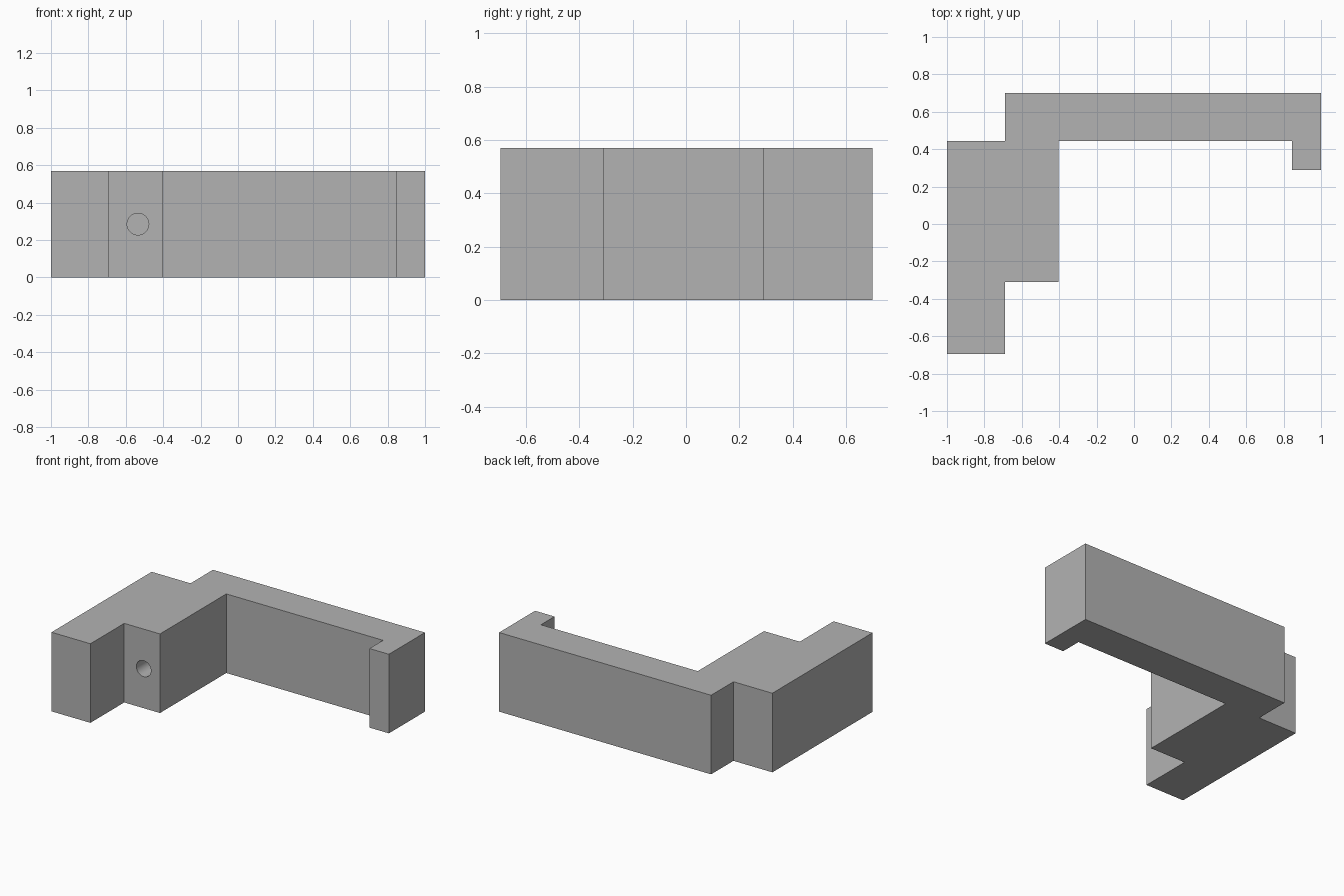
import bpy
import bmesh
from math import radians
from mathutils import Matrix

cube = bpy.data.objects.get("Cube")
if cube:
    bpy.data.objects.remove(cube, do_unlink=True)

HEIGHT = 0.57

grey = bpy.data.materials.new("plain grey")
grey.use_nodes = True
colour = (0.45, 0.45, 0.45, 1)
grey.diffuse_color = colour
grey.node_tree.nodes["Principled BSDF"].inputs["Base Color"].default_value = colour


def add_object(name, bm):
    bmesh.ops.recalc_face_normals(bm, faces=bm.faces)
    mesh = bpy.data.meshes.new(name)
    bm.to_mesh(mesh)
    bm.free()
    mesh.materials.append(grey)
    obj = bpy.data.objects.new(name, mesh)
    bpy.context.collection.objects.link(obj)
    return obj


# Bracket body: stepped plan outline, extruded upward
outline = [(-1, -0.695), (-0.69, -0.695), (-0.69, -0.31), (-0.405, -0.31),
           (-0.405, 0.445), (0.845, 0.445), (0.845, 0.29), (1, 0.29),
           (1, 0.7), (-0.69, 0.7), (-0.69, 0.445), (-1, 0.445)]
bm = bmesh.new()
base = bm.faces.new([bm.verts.new((x, y, 0)) for x, y in outline])
top = bmesh.ops.extrude_face_region(bm, geom=[base])["geom"]
bmesh.ops.translate(bm, vec=(0, 0, HEIGHT),
                    verts=[v for v in top if isinstance(v, bmesh.types.BMVert)])
body = add_object("bracket_body", bm)

# Blind round hole bored into the front step
bm = bmesh.new()
bmesh.ops.create_cone(bm, cap_ends=True, segments=48, radius1=0.058, radius2=0.058, depth=0.5,
                      matrix=Matrix.Translation((-0.535, -0.16, HEIGHT / 2))
                      @ Matrix.Rotation(radians(90), 4, "X"))
cutter = add_object("hole_cutter", bm)
cutter.hide_render = True
cutter.display_type = "WIRE"

bore = body.modifiers.new("bored hole", "BOOLEAN")
bore.operation = "DIFFERENCE"
bore.solver = "EXACT"
bore.object = cutter

# Apply the cut, then smooth the bore while keeping sharp edges
bpy.context.view_layer.objects.active = body
body.select_set(True)
bpy.ops.object.modifier_apply(modifier=bore.name)
bpy.data.objects.remove(cutter, do_unlink=True)
bpy.ops.object.shade_smooth_by_angle(angle=radians(30))
